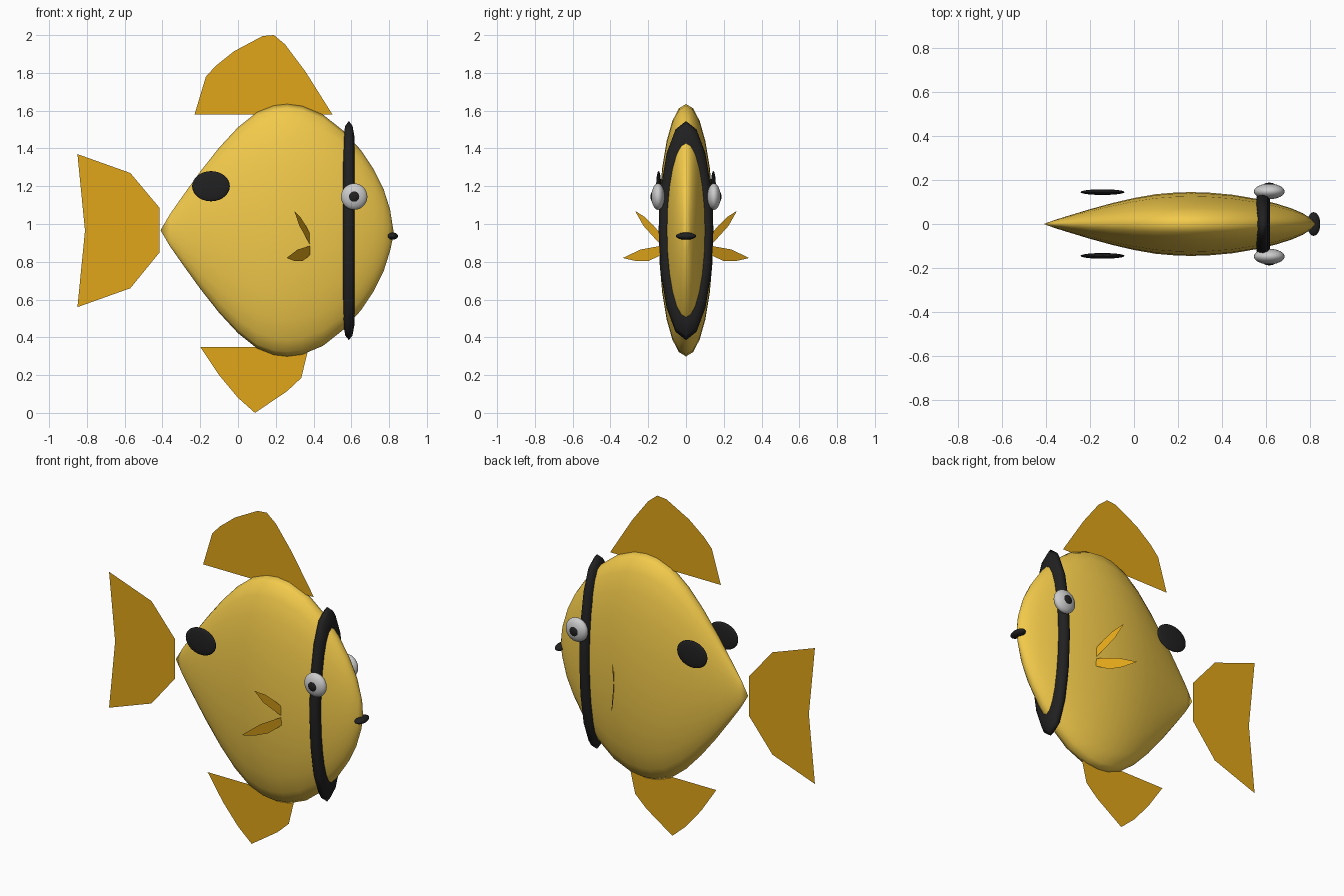
import bpy, bmesh
from math import sin, cos, pi

if "Cube" in bpy.data.objects:
    bpy.data.objects.remove(bpy.data.objects["Cube"])


def material(name, rgb):
    m = bpy.data.materials.new(name)
    m.diffuse_color = (*rgb, 1)
    m.use_nodes = True
    m.node_tree.nodes["Principled BSDF"].inputs["Base Color"].default_value = m.diffuse_color
    return m


YELLOW = material("body yellow", (0.89, 0.59, 0.07))
ORANGE = material("fin orange", (0.75, 0.38, 0.01))
BLACK = material("black", (0.015, 0.015, 0.015))
WHITE = material("eye white", (0.85, 0.85, 0.85))


def finish(name, bm, mat, smooth=True):
    mesh = bpy.data.meshes.new(name)
    if smooth:
        bmesh.ops.recalc_face_normals(bm, faces=bm.faces)
    for f in bm.faces:
        f.smooth = smooth
    bm.to_mesh(mesh)
    bm.free()
    mesh.materials.append(mat)
    ob = bpy.data.objects.new(name, mesh)
    bpy.context.collection.objects.link(ob)
    return ob


def ellipsoid(name, centre, radii, mat):
    bm = bmesh.new()
    bmesh.ops.create_uvsphere(bm, u_segments=24, v_segments=14, radius=1)
    bmesh.ops.scale(bm, vec=radii, verts=bm.verts)
    bmesh.ops.translate(bm, vec=centre, verts=bm.verts)
    return finish(name, bm, mat)


def fin(name, points):
    bm = bmesh.new()
    bm.faces.new([bm.verts.new(p) for p in points])
    return finish(name, bm, ORANGE, smooth=False)


def bridge(bm, a, b):
    n = len(a)
    for i in range(n):
        bm.faces.new((a[i], a[(i + 1) % n], b[(i + 1) % n], b[i]))


# Body: flattened elliptical rings along x (x, half height)
CZ = 0.967
profile = [(-0.36, .085), (-0.29, .185), (-0.2, .31), (-0.1, .437), (0, .545),
           (0.1, .625), (.19, .66), (.26, .668), (.34, .658), (.45, .612),
           (.56, .525), (.65, .425), (.72, .32), (.77, .22), (.805, .11)]
bm = bmesh.new()
N = 24
rings = []
for x, h in profile:
    rings.append([bm.verts.new((x, 0.217 * h * sin(2 * pi * i / N),
                                CZ + h * cos(2 * pi * i / N))) for i in range(N)])
for a, b in zip(rings, rings[1:]):
    bridge(bm, a, b)
for x, z, ring in ((-0.41, CZ, rings[0]), (0.825, 0.95, rings[-1])):
    tip = bm.verts.new((x, 0, z))
    for i in range(N):
        bm.faces.new((tip, ring[i], ring[(i + 1) % N]))
finish("body", bm, YELLOW)

# Head band: ring around the body, stretched upright
bm = bmesh.new()
M, K, R, r, S = 16, 10, 0.1125, 0.0325, 4
loops = []
for i in range(M):
    a = 2 * pi * i / M
    loop = []
    for j in range(K):
        b = 2 * pi * j / K
        d = R + r * cos(b)
        loop.append(bm.verts.new((0.587 + r * sin(b), d * sin(a), 0.965 + S * d * cos(a))))
    loops.append(loop)
for i in range(M):
    bridge(bm, loops[i], loops[(i + 1) % M])
finish("head_band", bm, BLACK)

# Upright fins: flat sheets on the centre plane
flat_fins = {
    "dorsal_fin": [(-.23, 1.58), (-.17, 1.78), (-.12, 1.835), (-.02, 1.915), (.13, 1.995),
                   (.19, 2.0), (.25, 1.95), (.355, 1.81), (.5, 1.58)],
    "belly_fin": [(-.2, .35), (.375, .35), (.335, .185), (.26, .115), (.09, 0),
                  (0, .08), (-.1, .2)],
    "tail_fin": [(-.85, 1.37), (-.57, 1.27), (-.415, 1.085), (-.415, .85),
                 (-.57, .66), (-.85, .56), (-.81, .965)],
}
for name, pts in flat_fins.items():
    fin(name, [(x, 0, z) for x, z in pts])

# Forked side fin outline (y, z), lying in an upright slanted plane
fork = [(.10, .91), (.145, .96), (.17, .99), (.215, 1.035), (.27, 1.07), (.225, .99),
        (.13, .885), (.24, .865), (.335, .82), (.26, .803), (.2, .803), (.145, .83), (.10, .86)]

# Paired parts on both flanks
for side, s in (("right", -1), ("left", 1)):
    fin(side + "_side_fin", [(0.375 - (y - .145) * .62, s * y, z) for y, z in fork])
    ellipsoid(side + "_eye", (.615, s * .148, 1.145), (.07, .035, .07), WHITE)
    ellipsoid(side + "_pupil", (.615, s * .165, 1.145), (.036, .023, .036), BLACK)
    ellipsoid(side + "_spot", (-.143, s * .145, 1.2), (.1, .013, .08), BLACK)

# Mouth
ellipsoid("mouth", (.817, 0, .936), (.03, .054, .019), BLACK)
